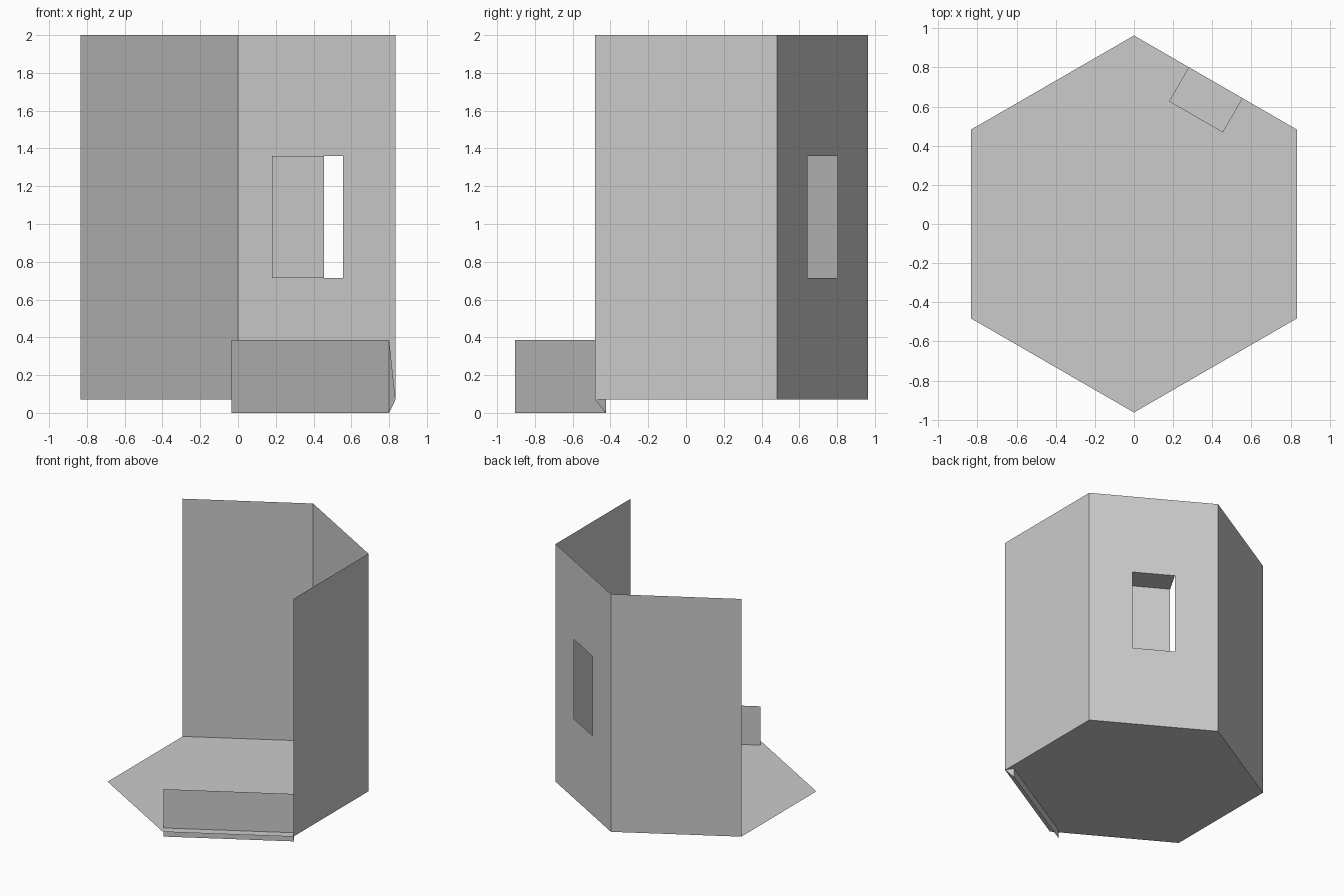
import bpy
from math import cos, sin, radians
from mathutils import Vector

if "Cube" in bpy.data.objects:
    bpy.data.objects.remove(bpy.data.objects["Cube"])

R = 0.963              # hexagon radius
FLOOR, TOP = 0.07, 2.0
UP = Vector((0, 0, 1))


def corner(deg, z=FLOOR):
    a = radians(deg)
    return Vector((R * cos(a), R * sin(a), z))


def make(name, verts, faces):
    me = bpy.data.meshes.new(name)
    me.from_pydata([tuple(v) for v in verts], [], faces)
    me.update()
    ob = bpy.data.objects.new(name, me)
    bpy.context.collection.objects.link(ob)
    return ob


def inward(deg):
    return Vector((-cos(radians(deg)), -sin(radians(deg)), 0))


def wall(name, a, b):
    p, q = corner(a), corner(b)
    h = UP * (TOP - FLOOR)
    make(name, [p, q, q + h, p + h], [(0, 1, 2, 3)])


# hexagonal floor
make("floor", [corner(30 + 60 * i) for i in range(6)], [tuple(range(6))])

# plain walls
wall("right_wall", -30, 30)
wall("back_left_wall", 90, 150)

# back right wall: 3 x 3 grid with the middle cell left open
start, end = corner(30, 0), corner(90, 0)
along = (end - start).normalized()
us = [0, R - 0.641, R - 0.323, R]
zs = [FLOOR, 0.715, 1.36, TOP]
grid = [start + along * u + UP * z for z in zs for u in us]
cells = [(4 * j + i, 4 * j + i + 1, 4 * j + i + 5, 4 * j + i + 4)
         for j in range(3) for i in range(3) if (i, j) != (1, 1)]
make("window_wall", grid, cells)

# window pane set back, with only a top ledge joining it to the wall
depth = inward(60) * 0.202
hole = [grid[k] for k in (5, 6, 10, 9)]
make("window_pane", [v + depth for v in hole], [(0, 1, 2, 3)])
make("window_top", [hole[3], hole[2], hole[2] + depth, hole[3] + depth], [(0, 1, 2, 3)])

# low front panel set just inside the floor edge, with a triangular end
off = inward(-60) * 0.068
a, b = corner(-90, 0) + off, corner(-30, 0) + off
h = UP * 0.385
make("front_panel", [a, b, b + h, a + h], [(0, 1, 2, 3)])
make("front_panel_end", [b, corner(-30), b + h], [(0, 1, 2)])
